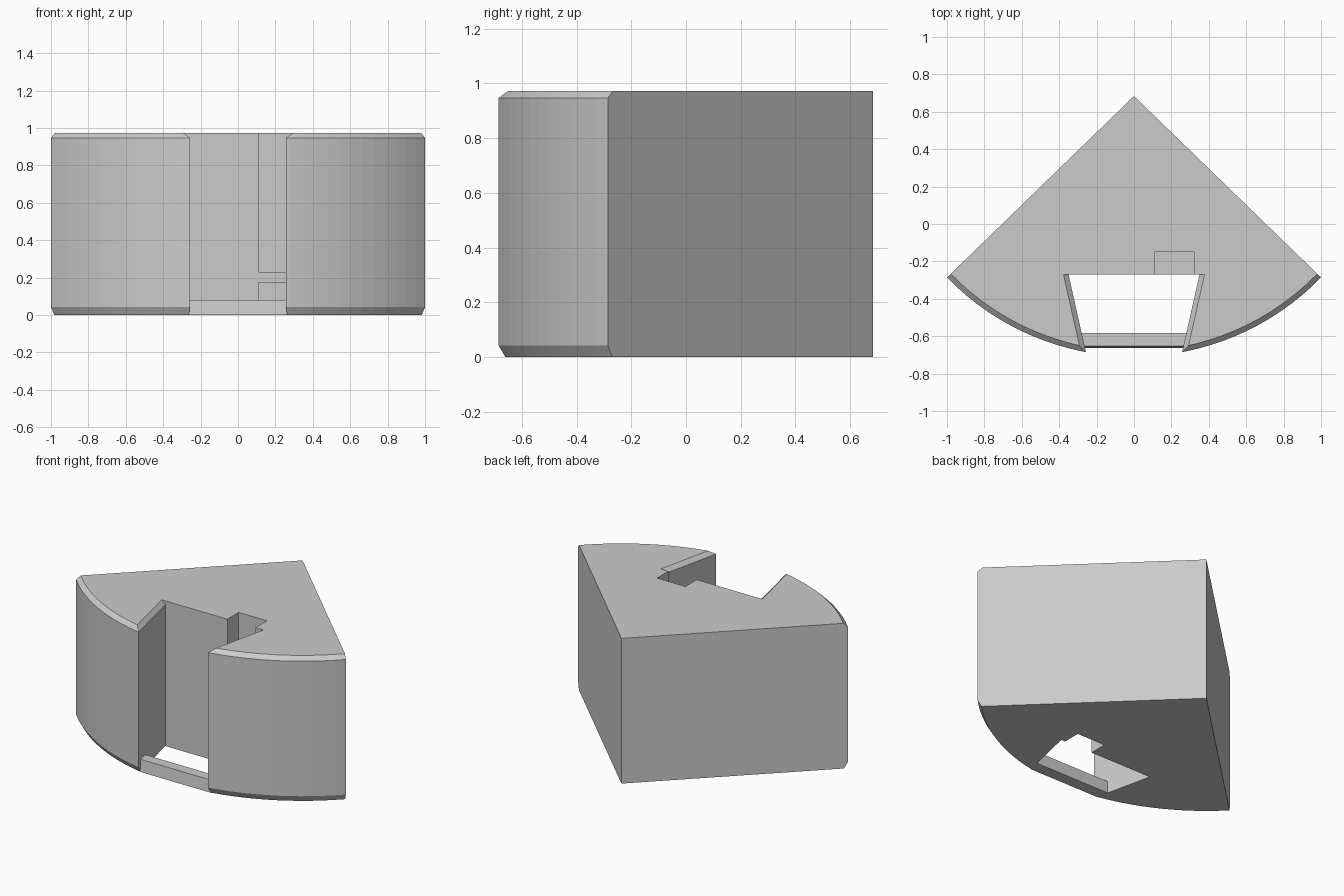
import bpy, bmesh
from math import sin, cos, atan2

cube = bpy.data.objects.get("Cube")
if cube:
    bpy.data.objects.remove(cube, do_unlink=True)

grey = bpy.data.materials.new("light grey")
grey.use_nodes = True
colour = (0.6, 0.6, 0.6, 1)
grey.diffuse_color = colour
grey.node_tree.nodes["Principled BSDF"].inputs["Base Color"].default_value = colour

HEIGHT = 0.973
APEX_Y = 0.684
BACK, FRONT = -0.27, -0.8


def loft(name, sections):
    """Closed solid through stacked outlines; each section is (z, [(x, y), ...])."""
    bm = bmesh.new()
    rings = [[bm.verts.new((x, y, z)) for x, y in outline] for z, outline in sections]
    n = len(rings[0])
    for low, high in zip(rings, rings[1:]):
        for i in range(n):
            j = (i + 1) % n
            bm.faces.new((low[i], low[j], high[j], high[i]))
    bm.faces.new(rings[0])
    bm.faces.new(rings[-1])
    bmesh.ops.recalc_face_normals(bm, faces=bm.faces[:])
    mesh = bpy.data.meshes.new(name)
    bm.to_mesh(mesh)
    bm.free()
    mesh.materials.append(grey)
    obj = bpy.data.objects.new(name, mesh)
    bpy.context.collection.objects.link(obj)
    return obj


def sector(radius, steps=32):
    """Pie slice with its point at the back."""
    half = atan2(1, 0.97)
    angles = [half * (2 * i / steps - 1) for i in range(steps + 1)]
    return [(0, APEX_Y)] + [(radius * sin(a), APEX_Y - radius * cos(a)) for a in angles]


def dovetail(back, front, grow=0.0):
    """Outline of the slot, narrowing towards the front."""
    def width(y):
        return 0.35 + 0.224 * (y - BACK) + grow
    return [(-width(back), back), (-width(front), front),
            (width(front), front), (width(back), back)]


def carve(target, cutter):
    cutter.hide_render = True
    mod = target.modifiers.new("cut", 'BOOLEAN')
    mod.object = cutter
    mod.operation = 'DIFFERENCE'
    mod.solver = 'EXACT'
    bpy.context.view_layer.objects.active = target
    bpy.ops.object.modifier_apply(modifier=mod.name)
    bpy.data.objects.remove(cutter, do_unlink=True)


# Wedge body with chamfered curved rim
body = loft("wedge_body", [(0, sector(1.369)), (0.042, sector(1.393)),
                           (0.947, sector(1.393)), (HEIGHT, sector(1.365))])

# Dovetail slot, flaring at the top
slot = [(-0.1, dovetail(BACK, FRONT)), (0.947, dovetail(BACK, FRONT)),
        (HEIGHT + 0.026, dovetail(BACK, FRONT, 0.054))]
carve(body, loft("slot_cutter", slot))

# Notches above and below a thin shelf in the slot's back wall
notch = [(0.11, -0.15), (0.32, -0.15), (0.32, -0.3), (0.11, -0.3)]
for low, high in ((0.23, 1.1), (-0.1, 0.172)):
    carve(body, loft("notch_cutter", [(low, notch), (high, notch)]))

# Sill bridging the slot at the front
loft("front_sill", [(0, dovetail(-0.582, -0.662)), (0.08, dovetail(-0.582, -0.653))])
